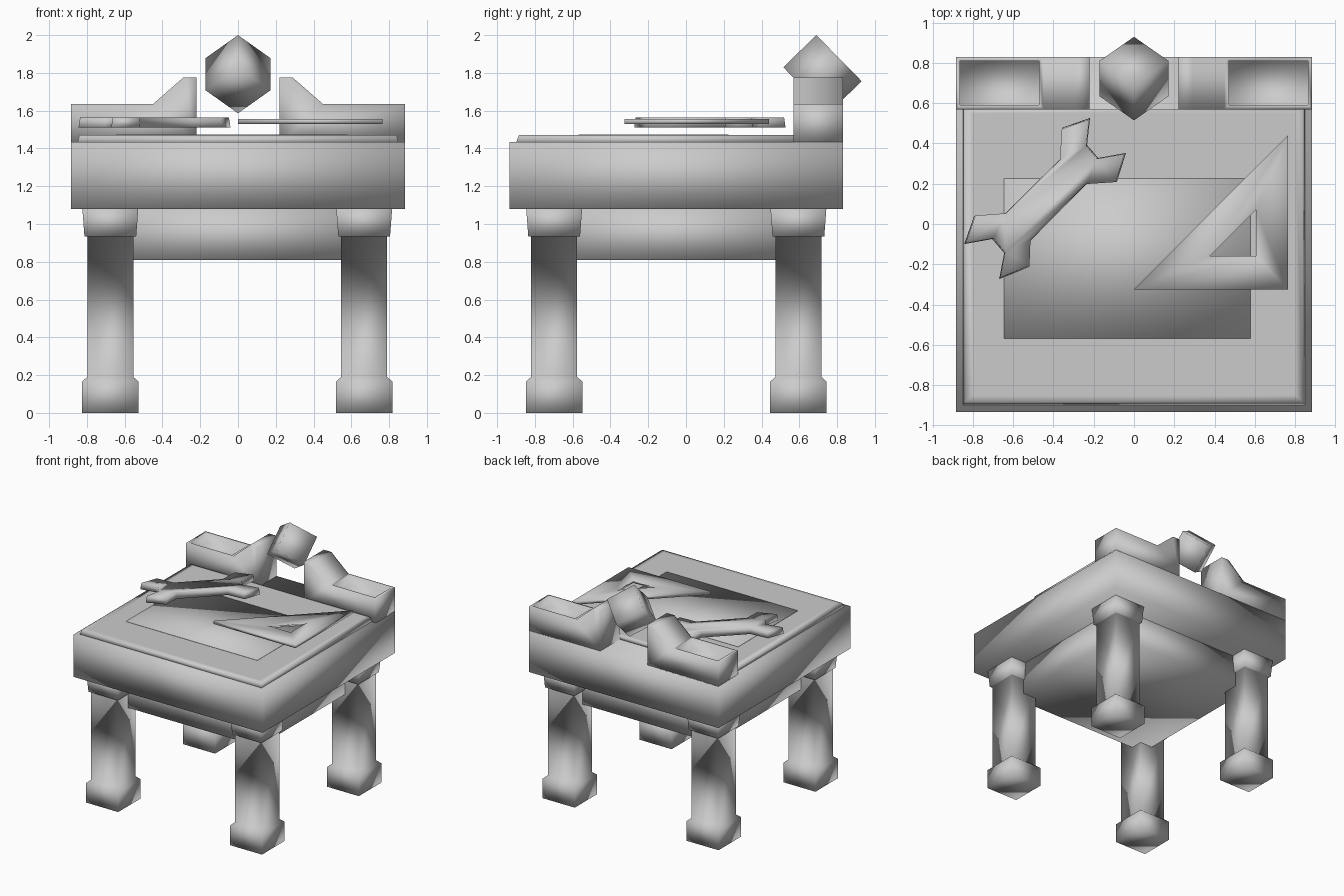
import bpy, bmesh
from mathutils import Matrix, Vector

if "Cube" in bpy.data.objects:
    bpy.data.objects.remove(bpy.data.objects["Cube"])


def finish(name, bm):
    """Turn a bmesh into a softly shaded object."""
    bmesh.ops.recalc_face_normals(bm, faces=bm.faces)
    for f in bm.faces:
        f.smooth = True
    mesh = bpy.data.meshes.new(name)
    bm.to_mesh(mesh)
    bm.free()
    ob = bpy.data.objects.new(name, mesh)
    bpy.context.collection.objects.link(ob)
    return ob


def loft(name, rings):
    """Skin stacked rectangles given as (x0, x1, y0, y1, z)."""
    bm = bmesh.new()
    loops = [[bm.verts.new((x, y, z)) for x, y in
              ((x0, y0), (x1, y0), (x1, y1), (x0, y1))]
             for x0, x1, y0, y1, z in rings]
    for a, b in zip(loops, loops[1:]):
        for i in range(4):
            j = (i + 1) % 4
            bm.faces.new((a[i], a[j], b[j], b[i]))
    bm.faces.new(loops[0][::-1])
    bm.faces.new(loops[-1])
    return finish(name, bm)


def thicken(bm, depth):
    """Extrude all faces by a vector."""
    geo = bmesh.ops.extrude_face_region(bm, geom=bm.faces[:], use_keep_orig=True)["geom"]
    moved = [g for g in geo if isinstance(g, bmesh.types.BMVert)]
    bmesh.ops.translate(bm, vec=depth, verts=moved)
    return moved


# Thick table body, raised worktop and the box underneath
loft("table_body", [(-.885, .885, -.935, .83, 1.08), (-.885, .885, -.935, .83, 1.435)])
loft("worktop", [(-.85, .85, -.90, .57, 1.43), (-.84, .84, -.885, .57, 1.47),
                 (-.80, .80, -.85, .55, 1.47)])
loft("under_box", [(-.67, .67, -.68, .60, .81), (-.67, .67, -.68, .60, 1.08)])

# Four square legs with foot and capital
leg = ((.15, 0), (.15, .165), (.122, .19), (.122, .935), (.137, .935), (.148, 1.08))
for side, cx in (("left", -.676), ("right", .668)):
    for end, cy in (("front", -.698), ("back", .595)):
        loft(f"{end}_{side}_leg",
             [(cx - h, cx + h, cy - h, cy + h, z) for h, z in leg])

# Rear ledges, each with a sunken tray in the low part
profile = ((.22, 1.43), (.885, 1.43), (.885, 1.635), (.45, 1.635), (.29, 1.775), (.22, 1.775))
for side, s in (("left", -1), ("right", 1)):
    bm = bmesh.new()
    bm.faces.new([bm.verts.new((s * x, .57, z)) for x, z in profile])
    thicken(bm, (0, .26, 0))
    bmesh.ops.recalc_face_normals(bm, faces=bm.faces)
    tray = [f for f in bm.faces if f.normal.z > .9 and f.calc_center_median().z < 1.7]
    bmesh.ops.inset_region(bm, faces=tray, thickness=.03)
    new = bmesh.ops.extrude_discrete_faces(bm, faces=tray)["faces"]
    bmesh.ops.translate(bm, vec=(0, 0, -.08), verts=new[0].verts[:])
    finish(f"{side}_ledge", bm)

# Tilted cube balanced above the notch
a, b, c = Vector((.172, .12, -.122)), Vector((-.172, .12, -.122)), Vector((0, -.175, -.17))
bm = bmesh.new()
bmesh.ops.create_cube(bm, size=1)
m = Matrix((a, b, c)).transposed().to_4x4()
m.translation = Vector((0, .69, 2)) + (a + b + c) / 2
bm.transform(m)
finish("tilted_cube", bm)

# Paper sheet on the worktop
loft("paper_sheet", [(-.645, .58, -.57, .225, 1.468), (-.645, .58, -.57, .225, 1.474)])

# Double-ended spanner
outline = ((-.357, .478), (-.218, .527), (-.233, .393), (-.179, .328), (-.04, .353),
           (-.084, .21), (-.233, .2), (-.516, -.085), (-.521, -.214), (-.67, -.274),
           (-.645, -.144), (-.705, -.075), (-.844, -.1), (-.794, .04), (-.64, .052),
           (-.367, .323))
bm = bmesh.new()
bm.faces.new([bm.verts.new((x, y, 1.512)) for x, y in outline])
top = thicken(bm, (0, 0, .053))
bmesh.ops.scale(bm, vec=(.98, .98, 1), verts=top,
                space=Matrix.Translation((.44, -.126, 0)))
finish("spanner", bm)

# Set square with a triangular hole
bm = bmesh.new()
outer = [bm.verts.new((x, y, 1.53)) for x, y in ((0, -.325), (.765, -.325), (.765, .44))]
inner = [bm.verts.new((x, y, 1.53)) for x, y in ((.375, -.16), (.605, -.16), (.605, .07))]
for i in range(3):
    j = (i + 1) % 3
    bm.faces.new((outer[i], outer[j], inner[j], inner[i]))
thicken(bm, (0, 0, .027))
finish("set_square", bm)
